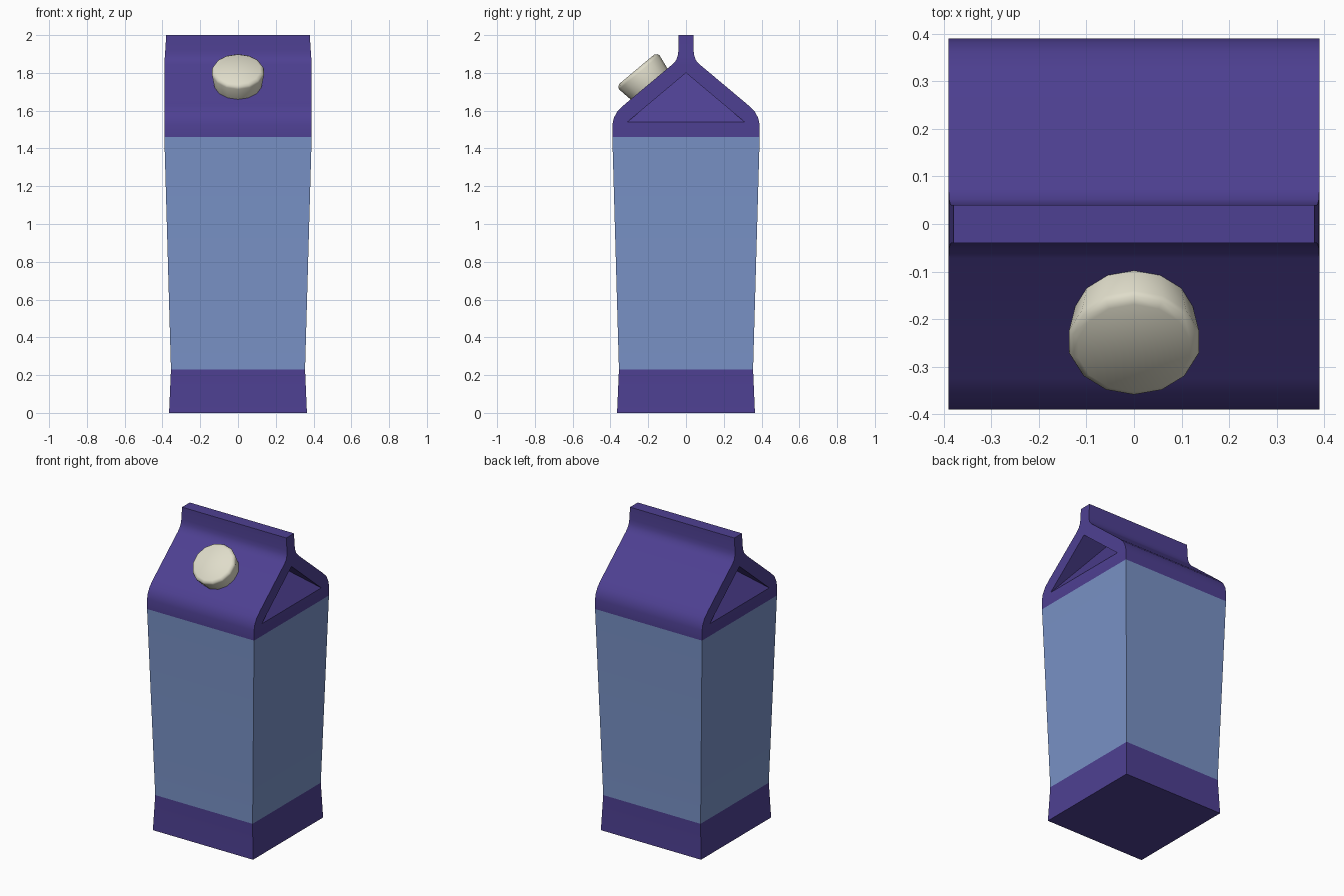
import bpy, bmesh, math
from mathutils import Matrix, Vector

if "Cube" in bpy.data.objects:
    bpy.data.objects.remove(bpy.data.objects["Cube"])


def material(name, rgb):
    m = bpy.data.materials.new(name)
    m.diffuse_color = (*rgb, 1)
    m.use_nodes = True
    m.node_tree.nodes["Principled BSDF"].inputs["Base Color"].default_value = m.diffuse_color
    return m


purple = material("purple card", (0.076, 0.051, 0.287))
blue = material("blue card", (0.188, 0.283, 0.558))
cream = material("cream plastic", (0.74, 0.72, 0.59))


def make_object(name, bm, mats):
    bmesh.ops.recalc_face_normals(bm, faces=bm.faces)
    me = bpy.data.meshes.new(name)
    bm.to_mesh(me)
    bm.free()
    for m in mats:
        me.materials.append(m)
    ob = bpy.data.objects.new(name, me)
    bpy.context.collection.objects.link(ob)
    return ob


def loft(bm, rings):
    """Skin closed rings of points and cap both ends."""
    loops = [[bm.verts.new(p) for p in r] for r in rings]
    n = len(loops[0])
    for a, b in zip(loops, loops[1:]):
        for i in range(n):
            j = (i + 1) % n
            bm.faces.new((a[i], a[j], b[j], b[i]))
    bm.faces.new(loops[0][::-1])
    bm.faces.new(loops[-1])


def smooth(ob, degrees):
    bpy.ops.object.select_all(action='DESELECT')
    ob.select_set(True)
    bpy.context.view_layer.objects.active = ob
    bpy.ops.object.shade_smooth_by_angle(angle=math.radians(degrees))


# Carton: stacked rectangles (half width x, half depth y, height)
levels = [(0.365, 0.365, 0), (0.355, 0.355, 0.23), (0.39, 0.39, 1.46),
          (0.39, 0.39, 1.525), (0.39, 0.382, 1.562), (0.39, 0.362, 1.598),
          (0.39, 0.325, 1.633), (0.39, 0.072, 1.845), (0.389, 0.052, 1.867),
          (0.387, 0.043, 1.893), (0.385, 0.04, 1.92), (0.38, 0.04, 2.0)]
bm = bmesh.new()
loft(bm, [[(-x, -y, z), (x, -y, z), (x, y, z), (-x, y, z)] for x, y, z in levels])
for f in bm.faces:
    f.material_index = 1 if 0.3 < f.calc_center_median().z < 1.4 else 0
carton = make_object("carton", bm, [purple, blue])

# Folded-in triangular gable ends, cut with a sloping wedge
for side in (-1, 1):
    bm = bmesh.new()
    x0, x1, xd = 0.39 * side, 0.45 * side, 0.20 * side
    tri = [(-0.31, 1.54), (0.31, 1.54), (0, 1.80)]
    outer = [(x1, y, z) for y, z in tri]
    rim = [(x0, y, z) for y, z in tri]
    inner = [bm.verts.new(p) for p in rim]
    out = [bm.verts.new(p) for p in outer]
    deep = bm.verts.new((xd, 0, 1.80))
    bm.faces.new(out)
    for i in range(3):
        j = (i + 1) % 3
        bm.faces.new((out[i], out[j], inner[j], inner[i]))
        bm.faces.new((inner[i], inner[j], deep))
    cutter = make_object("gable_cutter", bm, [purple])
    cutter.hide_render = True
    mod = carton.modifiers.new("fold", 'BOOLEAN')
    mod.operation = 'DIFFERENCE'
    mod.solver = 'EXACT'
    mod.object = cutter
    bpy.context.view_layer.objects.active = carton
    bpy.ops.object.modifier_apply(modifier=mod.name)
    bpy.data.objects.remove(cutter)
smooth(carton, 30)

# Screw cap, standing square to the front roof slope
sides = 14
profile = [(0.125, -0.01), (0.14, 0.085), (0.135, 0.097), (0.12, 0.106)]
bm = bmesh.new()
loft(bm, [[(r * math.sin(2 * math.pi * i / sides), r * math.cos(2 * math.pi * i / sides), h)
           for i in range(sides)] for r, h in profile])
tilt = Matrix.Rotation(math.radians(40), 4, 'X')
bmesh.ops.transform(bm, matrix=Matrix.Translation(Vector((0, -0.193, 1.738))) @ tilt, verts=bm.verts)
cap = make_object("screw_cap", bm, [cream])
smooth(cap, 50)
